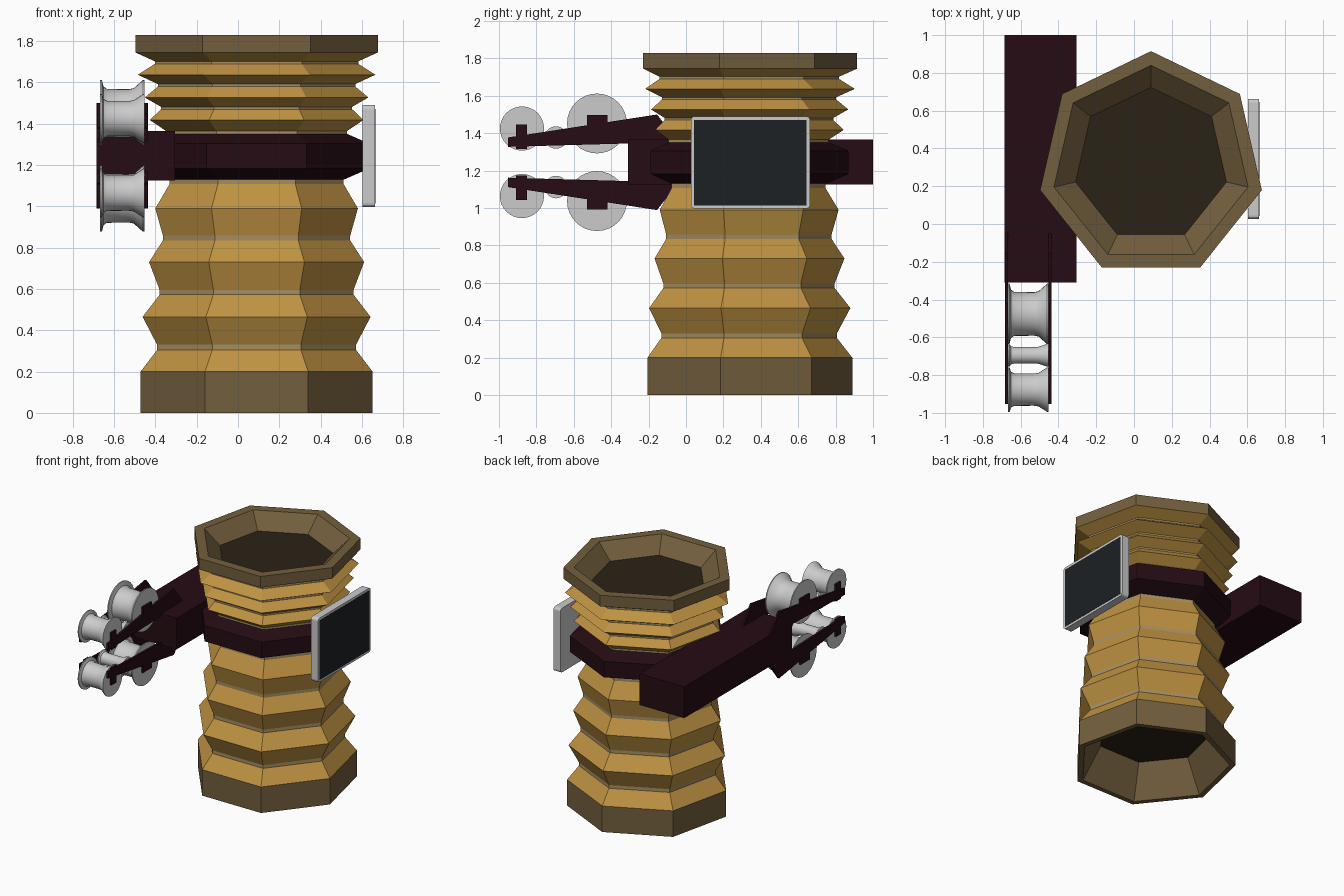
import bpy, bmesh, math
from mathutils import Matrix, Vector

if "Cube" in bpy.data.objects:
    bpy.data.objects.remove(bpy.data.objects["Cube"])


def material(name, rgb):
    m = bpy.data.materials.new(name)
    m.diffuse_color = (*rgb, 1)
    m.use_nodes = True
    m.node_tree.nodes["Principled BSDF"].inputs["Base Color"].default_value = m.diffuse_color
    return m


GOLD = material("gold_fabric", (0.52, 0.29, 0.055))
TAN = material("tan_fold", (0.38, 0.27, 0.12))
BROWN = material("brown_rim", (0.17, 0.113, 0.047))
DARK = material("dark_opening", (0.024, 0.016, 0.008))
MAROON = material("maroon", (0.018, 0.0035, 0.0065))
GLASS = material("screen_glass", (0.012, 0.015, 0.018))

CX, CY = 0.09, 0.313      # centre of the heptagonal body
MID = 1.2445              # mirror height of the roller arms


def finish(name, bm, mats=()):
    bmesh.ops.recalc_face_normals(bm, faces=bm.faces)
    me = bpy.data.meshes.new(name)
    bm.to_mesh(me)
    bm.free()
    for m in mats:
        me.materials.append(m)
    ob = bpy.data.objects.new(name, me)
    bpy.context.collection.objects.link(ob)
    return ob


def lathe(name, prof, n, mats=(), band=lambda i: 0, closed=False,
          cap_start=None, cap_end=None, matrix=None):
    """Spin (radius, height) points around z with n sides."""
    bm = bmesh.new()
    rings = []
    for r, z in prof:
        ring = []
        for k in range(n):
            a = math.pi / 2 + 2 * math.pi * k / n
            ring.append(bm.verts.new((r * math.cos(a), r * math.sin(a), z)))
        rings.append(ring)
    for i in range(len(rings) if closed else len(rings) - 1):
        a, b = rings[i], rings[(i + 1) % len(rings)]
        for k in range(n):
            j = (k + 1) % n
            bm.faces.new((a[k], a[j], b[j], b[k])).material_index = band(i)
    if cap_start is not None:
        bm.faces.new(rings[0][::-1]).material_index = cap_start
    if cap_end is not None:
        bm.faces.new(rings[-1]).material_index = cap_end
    bm.transform(matrix or Matrix.Translation((CX, CY, 0)))
    return finish(name, bm, mats)


def box(name, lo, hi, mat=None, bevel=0):
    lo, hi = Vector(lo), Vector(hi)
    bm = bmesh.new()
    bmesh.ops.create_cube(bm, size=1)
    bm.transform(Matrix.Translation((lo + hi) / 2) @ Matrix.Diagonal((*(hi - lo), 1)))
    if bevel:
        edges = [e for e in bm.edges
                 if abs(e.verts[0].co.x - e.verts[1].co.x) > 1e-5]
        bmesh.ops.bevel(bm, geom=edges, offset=bevel, segments=3,
                        profile=0.5, affect='EDGES')
    return finish(name, bm, [mat] if mat else [])


def plate(name, pts, x0, x1, mat):
    """Extrude a (y, z) outline from x0 to x1."""
    bm = bmesh.new()
    face = bm.faces.new([bm.verts.new((x0, y, z)) for y, z in pts])
    ext = bmesh.ops.extrude_face_region(bm, geom=[face])
    verts = [v for v in ext["geom"] if isinstance(v, bmesh.types.BMVert)]
    bmesh.ops.translate(bm, verts=verts, vec=(x1 - x0, 0, 0))
    return finish(name, bm, [mat])


# base collar with a recessed, dark underside
lathe("base_collar", [(0.40, 0.24), (0.535, 0), (0.576, 0), (0.576, 0.2)], 7,
      [BROWN, DARK], cap_start=1)

# lower folds: peak, then a narrow flat valley
lower = [(0.576, 0.2), (0.494, 0.305), (0.494, 0.33), (0.566, 0.465),
         (0.482, 0.572), (0.482, 0.597), (0.534, 0.73), (0.465, 0.835),
         (0.465, 0.858), (0.503, 0.99), (0.432, 1.108), (0.432, 1.14)]
lathe("lower_bellows", lower, 7, [GOLD, TAN], band=lambda i: int(i % 3 == 1))

# clamp ring around the middle
lathe("clamp_ring", [(0.40, 1.13), (0.435, 1.13), (0.557, 1.182), (0.557, 1.305),
                     (0.435, 1.357), (0.40, 1.357)], 7, [MAROON], closed=True)

# upper folds
upper = [(0.45, 1.345), (0.45, 1.365), (0.53, 1.418), (0.475, 1.47),
         (0.475, 1.482), (0.555, 1.527), (0.49, 1.58), (0.49, 1.592),
         (0.59, 1.637), (0.505, 1.69), (0.505, 1.702), (0.602, 1.745)]
lathe("upper_bellows", upper, 7, [GOLD, TAN], band=lambda i: int(i % 3 == 0))

# top rim with a recessed, dark opening
lathe("top_rim", [(0.602, 1.745), (0.602, 1.83), (0.527, 1.83), (0.41, 1.72)], 7,
      [BROWN, DARK], cap_end=1)

# side beam
box("side_beam", (-0.685, -0.31, 1.125), (-0.305, 1.0, 1.365), MAROON)

# screen
box("screen_frame", (0.603, 0.026, 0.997), (0.663, 0.663, 1.49), bevel=0.02)
box("screen_panel", (0.65, 0.043, 1.014), (0.665, 0.645, 1.471), GLASS)

# roller arms, mirrored above and below the beam
arm = [(-0.953, 1.327), (-0.953, 1.377), (-0.155, 1.50), (-0.05, 1.365), (-0.315, 1.345)]
rollers = [("big", -0.476, 1.452, 0.16), ("idler", -0.695, 1.377, 0.06),
           ("front", -0.877, 1.425, 0.118)]
tabs = [("big", -0.53, -0.42, 1.375, 1.497), ("front", -0.91, -0.85, 1.315, 1.446)]
spool = [(1, -0.667), (1, -0.659), (0.80, -0.651), (0.73, -0.635), (0.72, -0.53),
         (0.75, -0.505), (1, -0.46), (1, -0.453)]

for side, s in (("upper", 1), ("lower", -1)):
    def flip(z):
        return MID + s * (z - MID)
    for pos, x0, x1 in (("outer", -0.684, -0.668), ("inner", -0.452, -0.436)):
        plate(f"{side}_{pos}_arm", [(y, flip(z)) for y, z in arm], x0, x1, MAROON)
        for tab, y0, y1, z0, z1 in tabs:
            za, zb = sorted((flip(z0), flip(z1)))
            box(f"{side}_{pos}_{tab}_axle_tab", (x0 + 0.001, y0, za),
                (x1 - 0.001, y1, zb), MAROON)
    for kind, y, z, r in rollers:
        m = Matrix.Translation((0, y, flip(z))) @ Matrix.Rotation(math.pi / 2, 4, 'Y')
        ob = lathe(f"{side}_{kind}_roller", [(q * r, x) for q, x in spool], 32,
                   cap_start=0, cap_end=0, matrix=m)
        bpy.ops.object.select_all(action='DESELECT')
        ob.select_set(True)
        bpy.context.view_layer.objects.active = ob
        bpy.ops.object.shade_smooth_by_angle(angle=math.radians(35))
